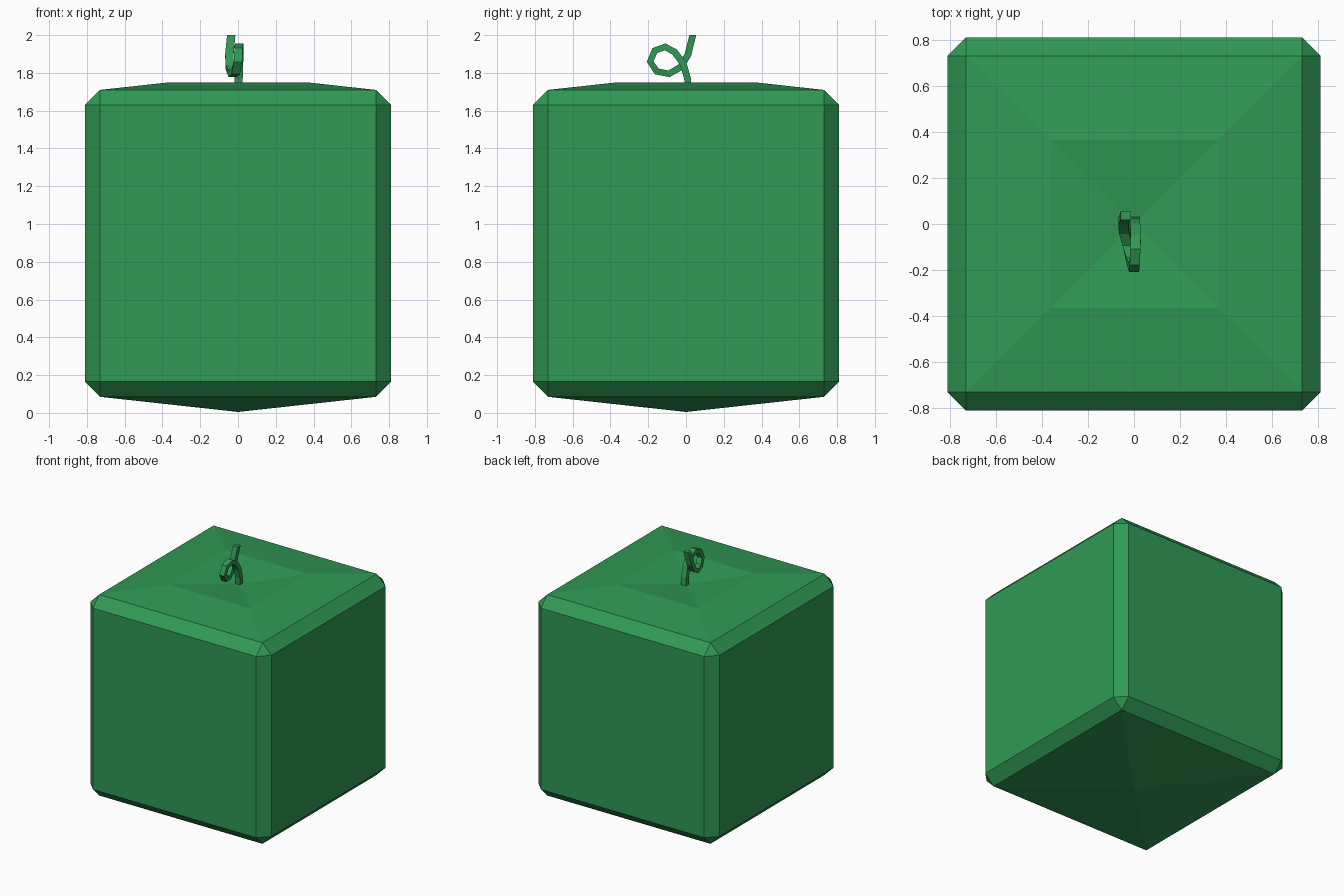
import bpy, bmesh
from mathutils import Vector

if "Cube" in bpy.data.objects:
    bpy.data.objects.remove(bpy.data.objects["Cube"])

green = bpy.data.materials.new("melon green")
green.diffuse_color = (0.03, 0.32, 0.09, 1)
green.use_nodes = True
green.node_tree.nodes["Principled BSDF"].inputs["Base Color"].default_value = green.diffuse_color


def finish(bm, name):
    bmesh.ops.recalc_face_normals(bm, faces=bm.faces)
    me = bpy.data.meshes.new(name)
    bm.to_mesh(me)
    bm.free()
    me.materials.append(green)
    ob = bpy.data.objects.new(name, me)
    bpy.context.collection.objects.link(ob)
    return ob


# Square melon body: chamfered box with a pointed base and a dimpled top
A, B = 0.81, 0.73
bm = bmesh.new()
corners = [(1, 1), (-1, 1), (-1, -1), (1, -1)]


def square(h, z):
    return [bm.verts.new((x * h, y * h, z)) for x, y in corners]


def octagon(z):
    pts = []
    for i, (x, y) in enumerate(corners):
        pair = [(x * A, y * B), (x * B, y * A)]
        pts += pair if i % 2 == 0 else pair[::-1]
    return [bm.verts.new((x, y, z)) for x, y in pts]


low, o1, o2, high, rim = (square(B, 0.085), octagon(0.165), octagon(1.63),
                          square(B, 1.71), square(0.365, 1.75))
base = bm.verts.new((0, 0, 0.005))
dimple = bm.verts.new((0, 0, 1.71))
for i in range(8):
    j = (i + 1) % 8
    bm.faces.new((o1[i], o1[j], o2[j], o2[i]))
for i in range(4):
    j = (i + 1) % 4
    for sq, oc in ((low, o1), (high, o2)):
        bm.faces.new((sq[i], oc[2 * i], oc[2 * i + 1]))
        bm.faces.new((sq[i], oc[2 * i + 1], oc[2 * j], sq[j]))
    bm.faces.new((base, low[i], low[j]))
    bm.faces.new((high[i], high[j], rim[j], rim[i]))
    bm.faces.new((rim[i], rim[j], dimple))
finish(bm, "melon_body")

# Curly stem: four-sided strip swept along a loop
path = [Vector(p) for p in (
    (0.0, 0.015, 1.69), (0.003, 0.008, 1.77), (0.005, -0.015, 1.85),
    (0.008, -0.06, 1.91), (0.006, -0.11, 1.938), (0.003, -0.165, 1.918),
    (0.0, -0.19, 1.86), (-0.012, -0.155, 1.808), (-0.028, -0.09, 1.795),
    (-0.043, -0.03, 1.83), (-0.046, 0.01, 1.895), (-0.036, 0.036, 2.0))]
bm = bmesh.new()
rings = []
for i, p in enumerate(path):
    t = path[min(i + 1, len(path) - 1)] - path[max(i - 1, 0)]
    if i == len(path) - 1:
        t = Vector((0, 0, 1))
    n = Vector((0, -t.z, t.y)).normalized() * 0.018
    w = Vector((0.022, 0, 0))
    rings.append([bm.verts.new(p + a * w + b * n) for a, b in corners])
for r, s in zip(rings, rings[1:]):
    for i in range(4):
        j = (i + 1) % 4
        bm.faces.new((r[i], r[j], s[j], s[i]))
bm.faces.new(rings[0])
bm.faces.new(rings[-1])
finish(bm, "curly_stem")
